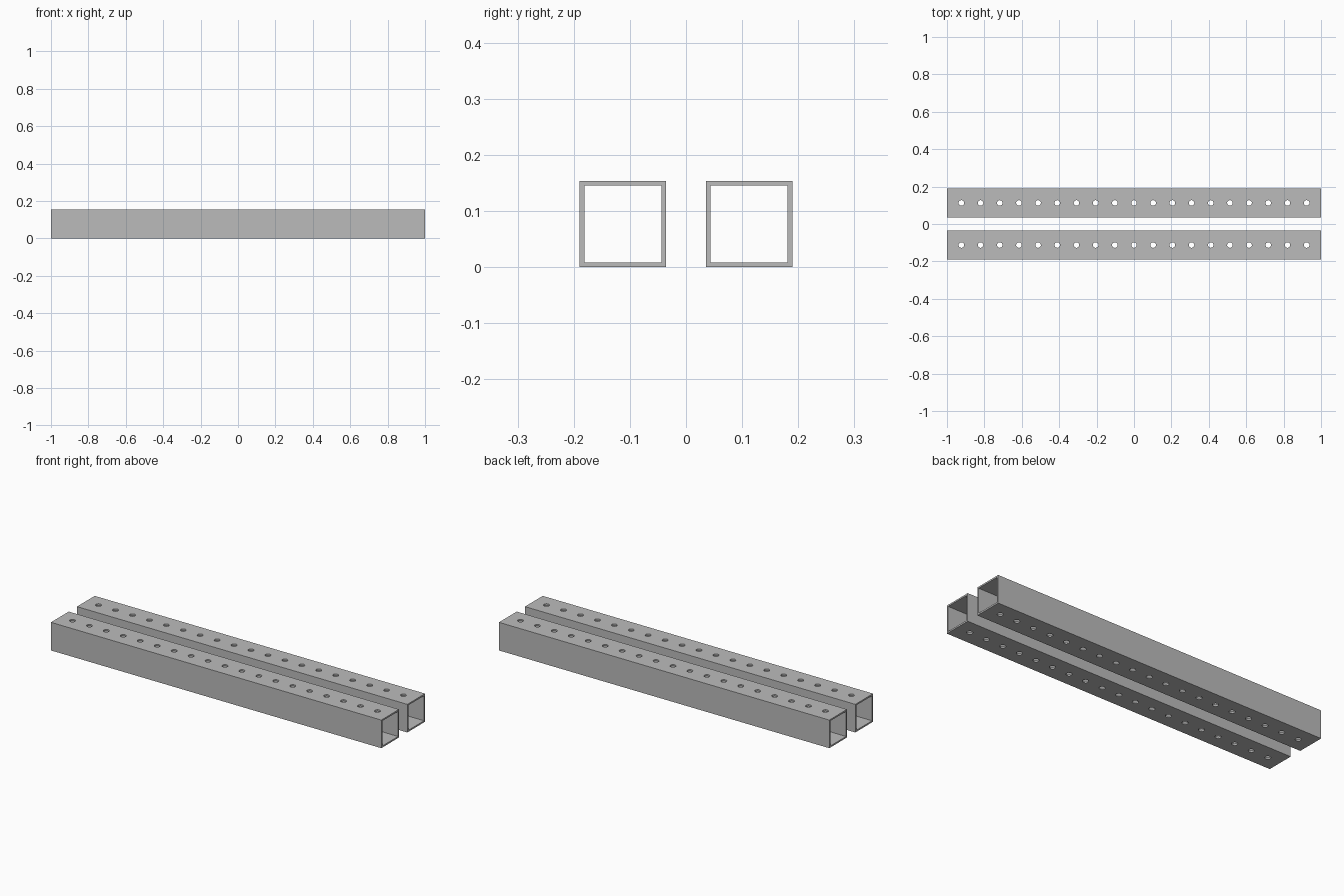
import bpy, bmesh, math
from mathutils import Matrix

default_cube = bpy.data.objects.get("Cube")
if default_cube:
    bpy.data.objects.remove(default_cube, do_unlink=True)

LENGTH = 2.0
WIDTH = 0.1538          # outer side of the square section
WALL = 0.0085
OFFSET = 0.1125         # tube centre from the middle plane
HOLES = 19
PITCH = 0.10256
HOLE_RADIUS = 0.0148

steel = bpy.data.materials.new("steel grey")
steel.use_nodes = True
grey = (0.5, 0.5, 0.5, 1)
steel.diffuse_color = grey
steel.node_tree.nodes["Principled BSDF"].inputs["Base Color"].default_value = grey


def make_object(name, bm):
    bmesh.ops.recalc_face_normals(bm, faces=bm.faces)
    mesh = bpy.data.meshes.new(name)
    bm.to_mesh(mesh)
    bm.free()
    obj = bpy.data.objects.new(name, mesh)
    bpy.context.collection.objects.link(obj)
    return obj


def square_tube(name, y):
    """Hollow square section, extruded along x."""
    bm = bmesh.new()
    corners = [(-1, -1), (1, -1), (1, 1), (-1, 1)]
    half = WIDTH / 2
    outer, inner = [
        [bm.verts.new((-LENGTH / 2, y + a * h, half + b * h)) for a, b in corners]
        for h in (half, half - WALL)]
    end = [bm.faces.new((outer[i], outer[(i + 1) % 4], inner[(i + 1) % 4], inner[i]))
           for i in range(4)]
    ext = bmesh.ops.extrude_face_region(bm, geom=end, use_keep_orig=True)
    moved = [v for v in ext["geom"] if isinstance(v, bmesh.types.BMVert)]
    bmesh.ops.translate(bm, verts=moved, vec=(LENGTH, 0, 0))
    obj = make_object(name, bm)
    obj.data.materials.append(steel)
    return obj


def hole_cutter(y):
    """Row of vertical pins passing through both walls."""
    bm = bmesh.new()
    for i in range(HOLES):
        x = (i - (HOLES - 1) / 2) * PITCH
        bmesh.ops.create_cone(
            bm, cap_ends=True, segments=24, radius1=HOLE_RADIUS,
            radius2=HOLE_RADIUS, depth=WIDTH * 2,
            matrix=Matrix.Translation((x, y, WIDTH / 2)))
    cutter = make_object("hole_cutter", bm)
    cutter.data.materials.append(steel)
    cutter.hide_render = True
    return cutter


# Two parallel perforated tubes
for name, y in (("front_tube", -OFFSET), ("back_tube", OFFSET)):
    tube = square_tube(name, y)
    cutter = hole_cutter(y)
    cut = tube.modifiers.new("holes", "BOOLEAN")
    cut.operation = "DIFFERENCE"
    cut.solver = "EXACT"
    cut.object = cutter
    bpy.ops.object.select_all(action="DESELECT")
    tube.select_set(True)
    bpy.context.view_layer.objects.active = tube
    bpy.ops.object.modifier_apply(modifier=cut.name)
    bpy.data.objects.remove(cutter, do_unlink=True)
    bpy.ops.object.shade_smooth_by_angle(angle=math.radians(30))
